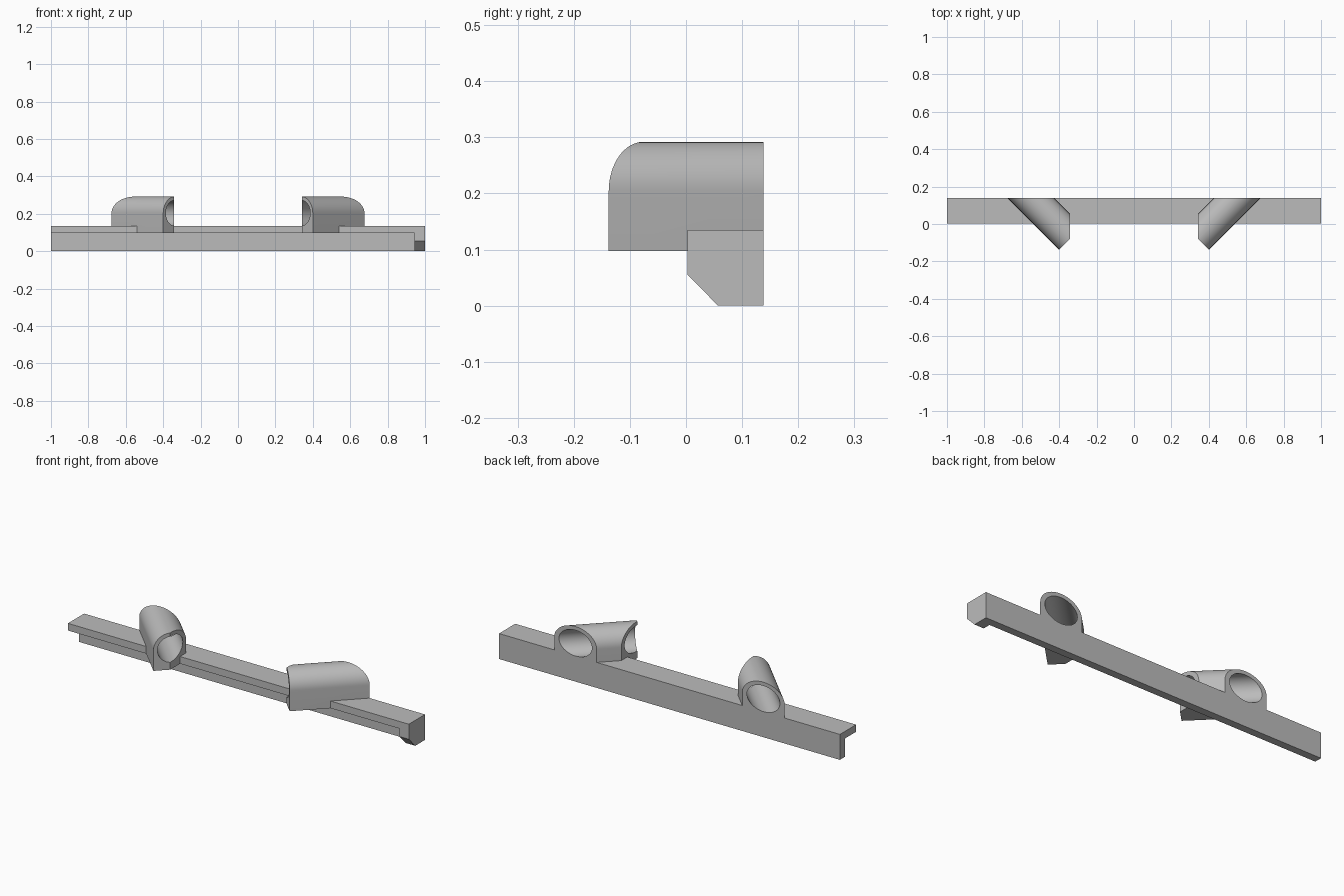
import bpy
import bmesh
import math
from mathutils import Matrix, Vector

if "Cube" in bpy.data.objects:
    bpy.data.objects.remove(bpy.data.objects["Cube"], do_unlink=True)

HALF_DEPTH = 0.1385
FRONT = 0.003            # front edge of the rail
LIP = 0.097              # underside of the rail's top flange
TOP = 0.135              # top of the rail
BORE_Z = 0.204           # height of the socket axis
OUTER, INNER = 0.088, 0.0685
AXIS_X = 0.413           # where the socket axis crosses y = 0

grey = bpy.data.materials.new("light grey")
grey.use_nodes = True
grey.diffuse_color = (0.5, 0.5, 0.5, 1)
grey.node_tree.nodes["Principled BSDF"].inputs["Base Color"].default_value = grey.diffuse_color


def prism(name, outline, depth, frame):
    """Extrude a flat outline along its local z, then place it with a frame."""
    bm = bmesh.new()
    face = bm.faces.new([bm.verts.new((u, v, 0)) for u, v in outline])
    extruded = bmesh.ops.extrude_face_region(bm, geom=[face])["geom"]
    verts = [g for g in extruded if isinstance(g, bmesh.types.BMVert)]
    bmesh.ops.translate(bm, verts=verts, vec=(0, 0, depth))
    bmesh.ops.recalc_face_normals(bm, faces=bm.faces)
    bm.transform(frame)
    mesh = bpy.data.meshes.new(name)
    bm.to_mesh(mesh)
    bm.free()
    mesh.materials.append(grey)
    obj = bpy.data.objects.new(name, mesh)
    bpy.context.collection.objects.link(obj)
    return obj


def combine(obj, other, operation):
    """Apply a boolean and discard the second solid."""
    mod = obj.modifiers.new(operation, "BOOLEAN")
    mod.operation, mod.solver, mod.object = operation, "EXACT", other
    bpy.context.view_layer.objects.active = obj
    bpy.ops.object.modifier_apply(modifier=mod.name)
    bpy.data.objects.remove(other, do_unlink=True)


def frame(x_axis, y_axis, origin):
    x, y = Vector(x_axis).normalized(), Vector(y_axis).normalized()
    m = Matrix((x, y, x.cross(y))).transposed().to_4x4()
    return Matrix.Translation(origin) @ m


def arc(radius, start, end, count):
    angles = [start + (end - start) * i / count for i in range(count + 1)]
    return [(radius * math.cos(a), radius * math.sin(a)) for a in angles]


# Rail: angle section along x, with a chamfered stop at its left end
along_x = frame((0, 1, 0), (0, 0, 1), (-1, 0, 0))
rail = prism("mounting_rail", [(FRONT, TOP), (FRONT, LIP), (0.098, LIP), (0.098, 0),
                               (HALF_DEPTH, 0), (HALF_DEPTH, TOP)], 2, along_x)
stop = prism("end_stop", [(FRONT, TOP), (FRONT, 0.055), (0.057, 0),
                          (HALF_DEPTH, 0), (HALF_DEPTH, TOP)], 0.055,
             Matrix.Translation((1.945, 0, 0)) @ along_x)
combine(rail, stop, "UNION")

# Sockets: arched blocks at 45 degrees, trimmed in plan and bored through
for side in (1, -1):
    across = frame((1, -side, 0), (0, 0, 1), (side * AXIS_X, 0, BORE_Z))
    across = across @ Matrix.Translation((0, 0, -0.6))
    arch = arc(OUTER, 0, math.pi, 32) + [(-OUTER, LIP - BORE_Z), (OUTER, LIP - BORE_Z)]
    socket = prism("angled_socket", arch, 1.2, across)
    plan = [(0.342, -0.08), (0.4005, -HALF_DEPTH), (0.9, -HALF_DEPTH),
            (0.9, HALF_DEPTH), (0.342, HALF_DEPTH)]
    trim = prism("socket_trim", [(side * x, y) for x, y in plan], 0.5, Matrix.Identity(4))
    bore = prism("socket_bore", arc(INNER, 0, math.tau, 48)[:-1], 1.2, across)
    combine(socket, trim, "INTERSECT")
    combine(socket, bore, "DIFFERENCE")
    combine(rail, socket, "UNION")

bpy.ops.object.select_all(action="DESELECT")
rail.select_set(True)
bpy.context.view_layer.objects.active = rail
bpy.ops.object.shade_smooth_by_angle(angle=math.radians(30))
